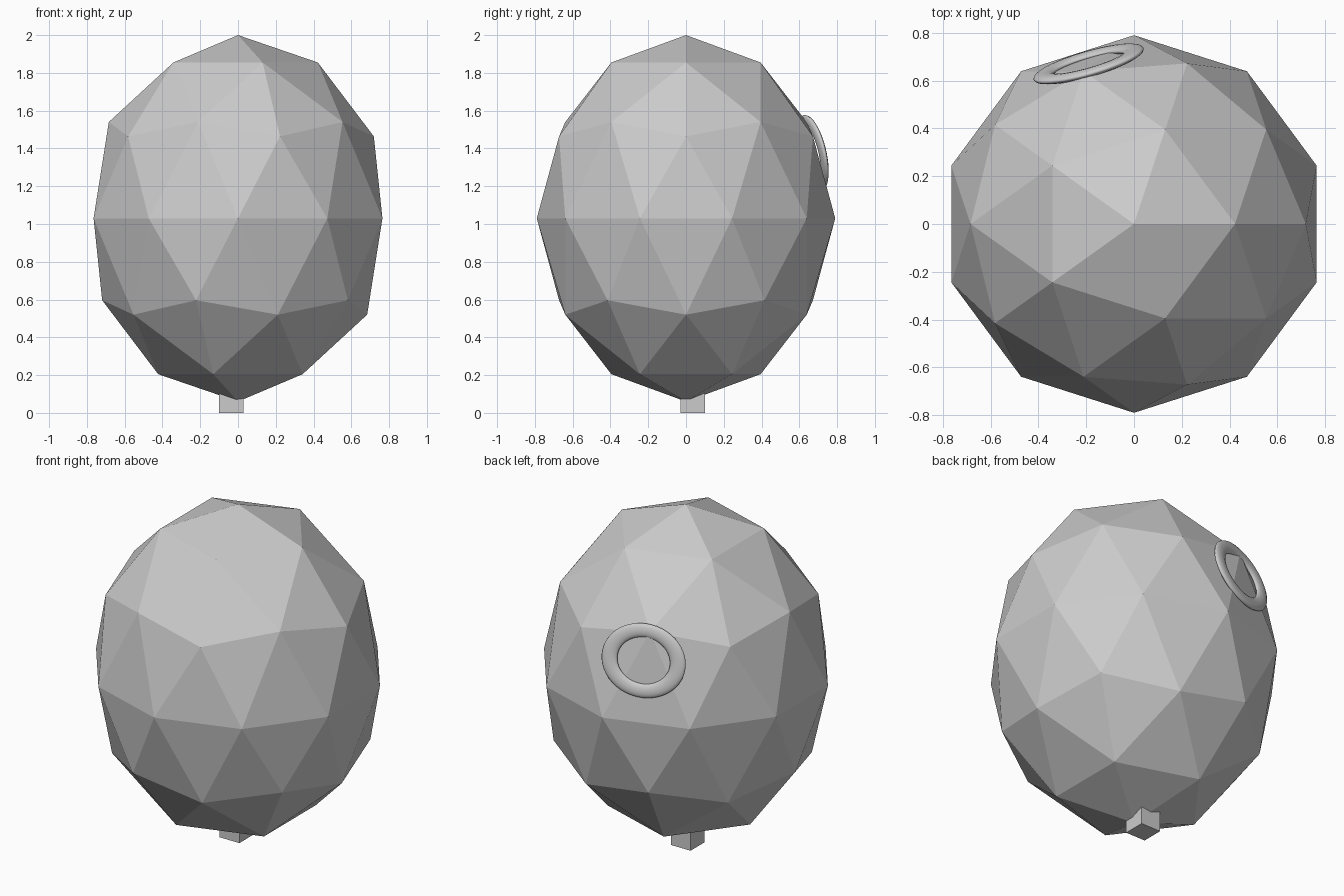
import bpy
from math import radians

if "Cube" in bpy.data.objects:
    bpy.data.objects.remove(bpy.data.objects["Cube"])

# Faceted egg-shaped body
bpy.ops.mesh.primitive_ico_sphere_add(subdivisions=2, radius=1, location=(0, 0, 1.03))
body = bpy.context.object
body.name = "body"
body.scale = (0.804, 0.79, 0.97)

# Small block foot under the body
bpy.ops.mesh.primitive_cube_add(size=0.13, location=(-0.035, 0.035, 0.065))
bpy.context.object.name = "bottom_block"

# Flattened oval ring lying on the back face
bpy.ops.mesh.primitive_torus_add(
    major_radius=0.195, minor_radius=0.045, major_segments=48, minor_segments=12,
    location=(-0.19, 0.67, 1.375), rotation=(radians(-78), 0, radians(16)))
ring = bpy.context.object
ring.name = "back_ring"
ring.scale = (1, 0.86, 0.4)
bpy.ops.object.shade_smooth()
